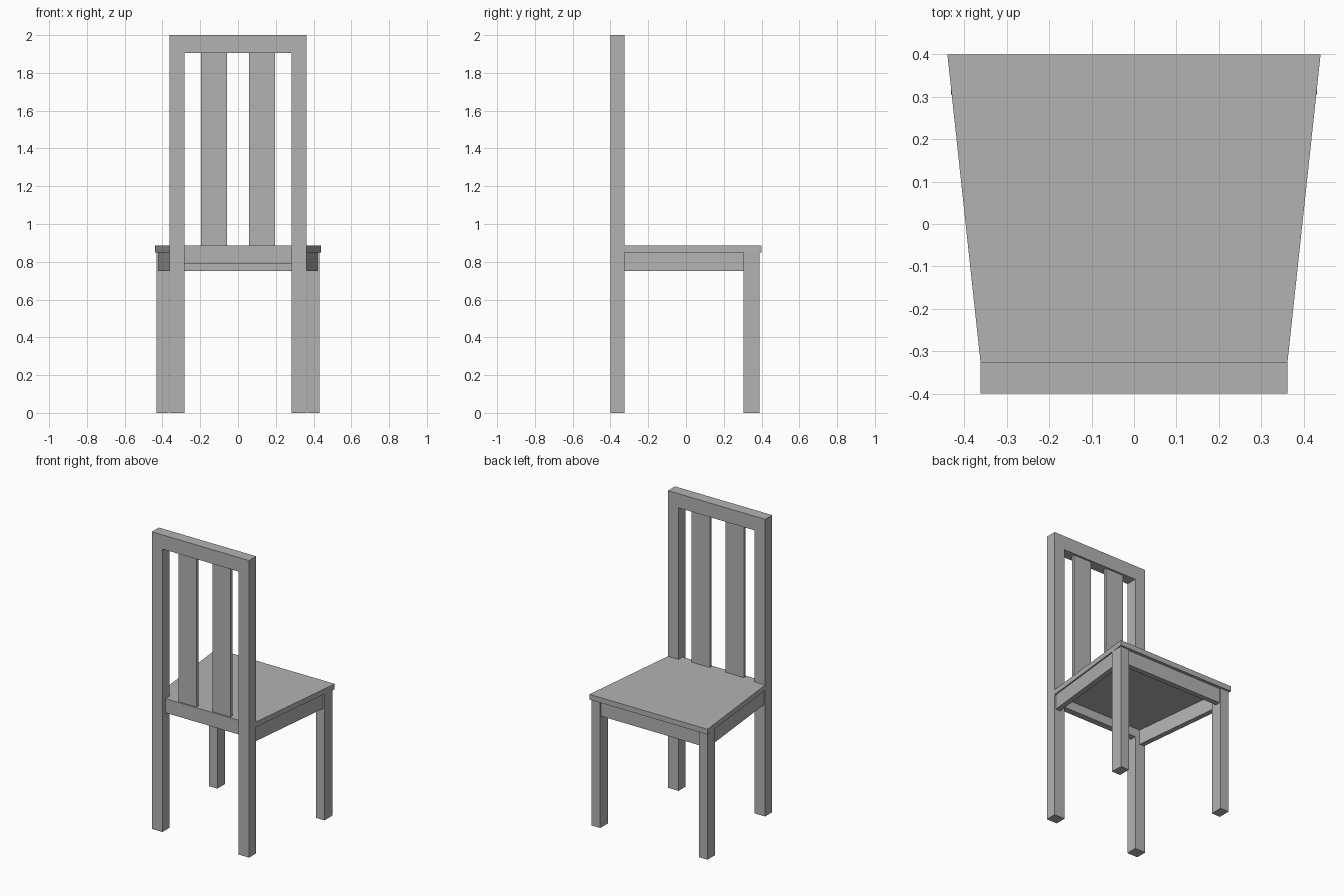
import bpy

cube = bpy.data.objects.get("Cube")
if cube:
    bpy.data.objects.remove(cube, do_unlink=True)

grey = bpy.data.materials.new("plain_grey")
grey.use_nodes = True
colour = (0.45, 0.45, 0.45, 1)
grey.diffuse_color = colour
grey.node_tree.nodes["Principled BSDF"].inputs["Base Color"].default_value = colour


def prism(name, outline, bottom, top):
    """Extrude a counter-clockwise plan outline between two heights."""
    n = len(outline)
    verts = [(x, y, z) for z in (bottom, top) for x, y in outline]
    faces = [tuple(reversed(range(n))), tuple(range(n, 2 * n))]
    faces += [(i, (i + 1) % n, n + (i + 1) % n, n + i) for i in range(n)]
    mesh = bpy.data.meshes.new(name)
    mesh.from_pydata(verts, [], faces)
    mesh.materials.append(grey)
    obj = bpy.data.objects.new(name, mesh)
    bpy.context.collection.objects.link(obj)
    return obj


def box(name, x, y, z):
    return prism(name, [(x[0], y[0]), (x[1], y[0]), (x[1], y[1]), (x[0], y[1])], *z)


def pair(name, outline, bottom, top):
    """Make a left part and its mirror image on the right."""
    prism(name + "_left", outline, bottom, top)
    prism(name + "_right", [(-x, y) for x, y in reversed(outline)], bottom, top)


def box_pair(name, x, y, z):
    pair(name, [(x[0], y[0]), (x[1], y[0]), (x[1], y[1]), (x[0], y[1])], *z)


POST_Y = (-0.40, -0.325)
SEAT_BOTTOM, SEAT_TOP = 0.85, 0.885
APRON_BOTTOM = 0.75

# Backrest: tall posts, top rail, lower rail and two slats
box_pair("back_post", (0.283, 0.362), POST_Y, (0, 2))
box("top_rail", (-0.283, 0.283), POST_Y, (1.905, 2))
box("lower_rail", (-0.283, 0.283), (-0.367, -0.325), (0.79, SEAT_TOP))
box_pair("back_slat", (0.059, 0.195), (-0.357, -0.338), (SEAT_TOP, 1.905))

# Tapered seat panel
prism("seat", [(-0.362, -0.325), (0.362, -0.325), (0.44, 0.40), (-0.44, 0.40)],
      SEAT_BOTTOM, SEAT_TOP)

# Straight legs under the wide edge
box_pair("seat_leg", (0.367, 0.431), (0.305, 0.388), (0, SEAT_BOTTOM))

# Aprons: slanted sides and a straight one across the wide edge
pair("side_apron", [(0.318, -0.325), (0.353, -0.325), (0.421, 0.305), (0.386, 0.305)],
     APRON_BOTTOM, SEAT_BOTTOM)
box("wide_apron", (-0.367, 0.367), (0.345, 0.38), (APRON_BOTTOM, SEAT_BOTTOM))
